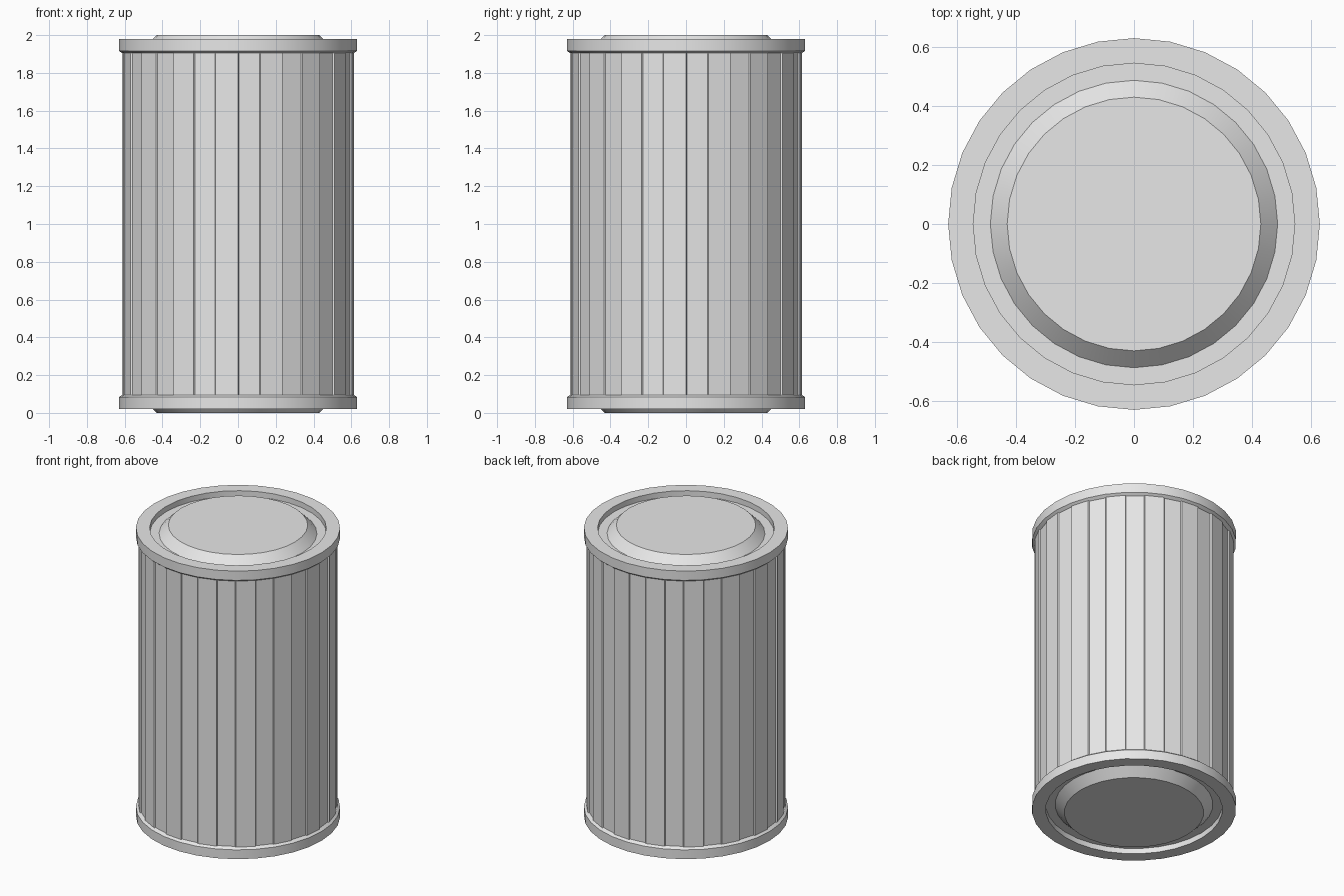
import bpy
import bmesh
from math import cos, sin, tau, radians

cube = bpy.data.objects.get("Cube")
if cube:
    bpy.data.objects.remove(cube, do_unlink=True)

SIDES = 32
HEIGHT = 2.0
BODY_RADIUS = 0.615

metal = bpy.data.materials.new("plain_grey_metal")
metal.use_nodes = True
GREY = (0.8, 0.8, 0.8, 1.0)
metal.diffuse_color = GREY
metal.node_tree.nodes["Principled BSDF"].inputs["Base Color"].default_value = GREY


def ring(bm, radius, z):
    return [bm.verts.new((radius * cos(tau * k / SIDES), radius * sin(tau * k / SIDES), z))
            for k in range(SIDES)]


def bridge(bm, lower, upper):
    return [bm.faces.new((lower[k], lower[(k + 1) % SIDES], upper[(k + 1) % SIDES], upper[k]))
            for k in range(SIDES)]


def finish(bm, name):
    mesh = bpy.data.meshes.new(name)
    bm.to_mesh(mesh)
    bm.free()
    mesh.materials.append(metal)
    obj = bpy.data.objects.new(name, mesh)
    bpy.context.collection.objects.link(obj)
    return obj


# Can wall: every second side is a shallow inset panel
bm = bmesh.new()
wall = bridge(bm, ring(bm, BODY_RADIUS, 0.09), ring(bm, BODY_RADIUS, HEIGHT - 0.09))
bm.normal_update()
bmesh.ops.inset_individual(bm, faces=wall[::2], thickness=0.008, depth=-0.008)
finish(bm, "ribbed_wall")

# Lid profile from the underside of the rim to the raised centre
LID_PROFILE = [(0.615, 1.905), (0.63, 1.917), (0.63, 1.98), (0.545, 1.98),
               (0.545, 1.943), (0.487, 1.943), (0.43, 2.0)]


def build_lid(name, flipped):
    bm = bmesh.new()
    rings = [ring(bm, r, HEIGHT - z if flipped else z) for r, z in LID_PROFILE]
    for lower, upper in zip(rings, rings[1:]):
        bridge(bm, lower, upper)
    bm.faces.new(rings[-1])
    if flipped:
        bmesh.ops.reverse_faces(bm, faces=[f for f in bm.faces if len(f.verts) == 4])
        bmesh.ops.reverse_faces(bm, faces=[f for f in bm.faces if len(f.verts) > 4])
    obj = finish(bm, name)
    bpy.ops.object.select_all(action='DESELECT')
    obj.select_set(True)
    bpy.context.view_layer.objects.active = obj
    bpy.ops.object.shade_smooth_by_angle(angle=radians(30))


build_lid("top_lid", False)
build_lid("bottom_lid", True)
